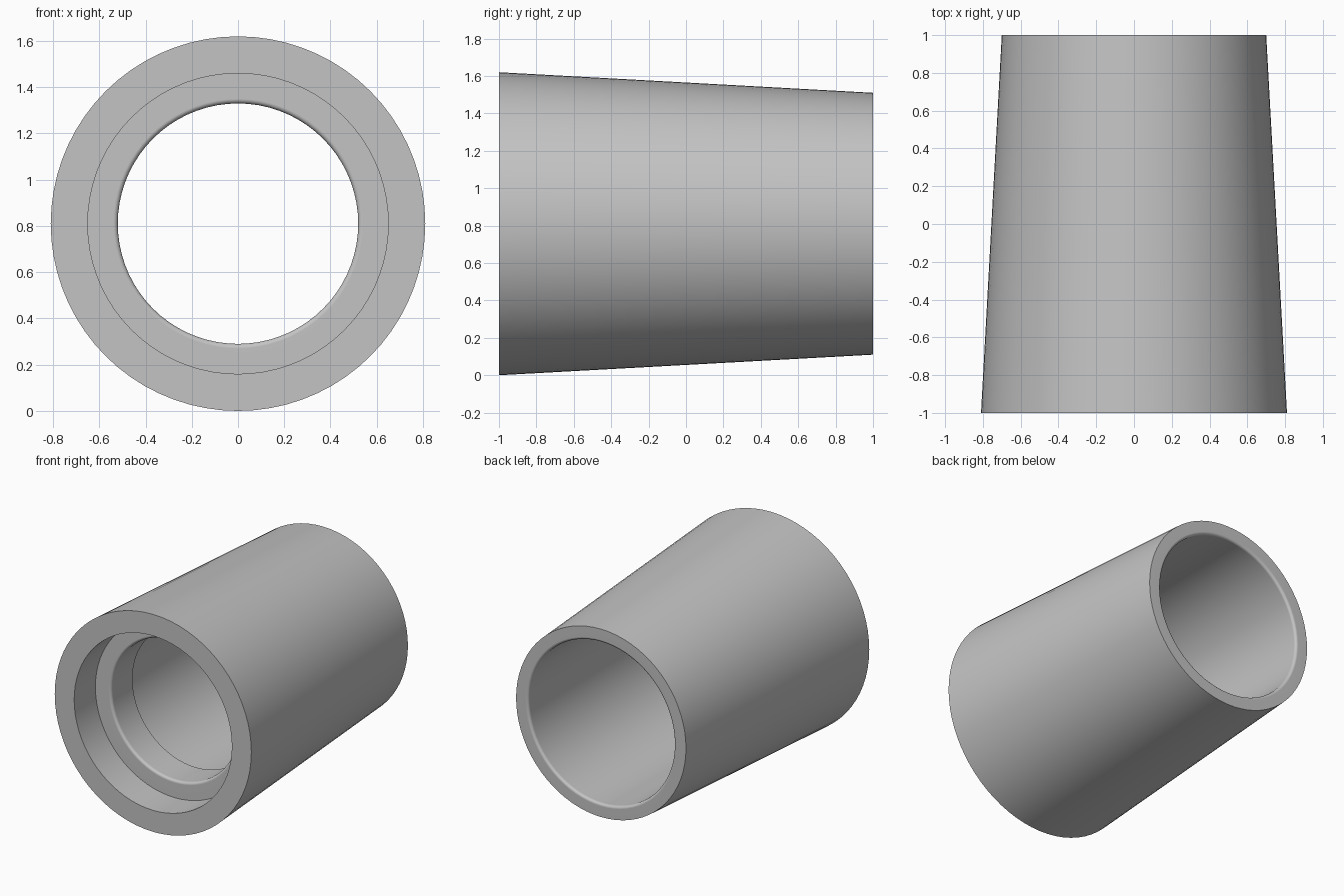
import bpy
import bmesh
from math import cos, sin, pi, tau, radians
from mathutils import Matrix, Vector

cube = bpy.data.objects.get("Cube")
if cube:
    bpy.data.objects.remove(cube, do_unlink=True)

SIDES = 72
FRONT_R, BACK_R = 0.81, 0.70      # tapered outer wall
SOCKET_R, RING_R, BORE_R = 0.65, 0.52, 0.60
FILLET = 0.02


def material(name, rgb):
    mat = bpy.data.materials.new(name)
    mat.use_nodes = True
    mat.diffuse_color = (*rgb, 1)
    mat.node_tree.nodes["Principled BSDF"].inputs["Base Color"].default_value = (*rgb, 1)
    return mat


def fillet(radius, y, start, steps=5):
    """Quarter-round points (radius, y) about a centre, swept by 90 degrees."""
    return [(radius + FILLET * cos(start + pi / 2 * i / steps),
             y + FILLET * sin(start + pi / 2 * i / steps)) for i in range(steps + 1)]


# Closed wall section as (radius, y): outside, rear rim, bore, inner ring, front socket
section = [(FRONT_R, -1), (BACK_R, 1)]
section += fillet(BORE_R + FILLET, 1 - FILLET, pi / 2)
section += [(BORE_R, -0.5), (RING_R, -0.5)]
section += fillet(RING_R + FILLET, -0.75 + FILLET, pi)
section += [(SOCKET_R, -0.75), (SOCKET_R, -1)]

# Revolve the section around the y axis
bm = bmesh.new()
verts = [bm.verts.new((r, y, 0)) for r, y in section]
edges = [bm.edges.new((a, b)) for a, b in zip(verts, verts[1:] + verts[:1])]
bmesh.ops.spin(bm, geom=verts + edges, cent=Vector((0, 0, 0)), axis=Vector((0, 1, 0)),
               angle=tau, steps=SIDES, use_duplicate=False)
bmesh.ops.remove_doubles(bm, verts=bm.verts[:], dist=0.0005)
bmesh.ops.recalc_face_normals(bm, faces=bm.faces[:])
bm.transform(Matrix.Translation((0, 0, FRONT_R)))

mesh = bpy.data.meshes.new("tapered_sleeve")
bm.to_mesh(mesh)
bm.free()
sleeve = bpy.data.objects.new("tapered_sleeve", mesh)
bpy.context.collection.objects.link(sleeve)
mesh.materials.append(material("plain grey", (0.55, 0.55, 0.55)))

# Smooth round walls, crisp rims
bpy.ops.object.select_all(action='DESELECT')
sleeve.select_set(True)
bpy.context.view_layer.objects.active = sleeve
bpy.ops.object.shade_smooth_by_angle(angle=radians(30))
weighted = sleeve.modifiers.new("even_shading", 'WEIGHTED_NORMAL')
weighted.keep_sharp = True
